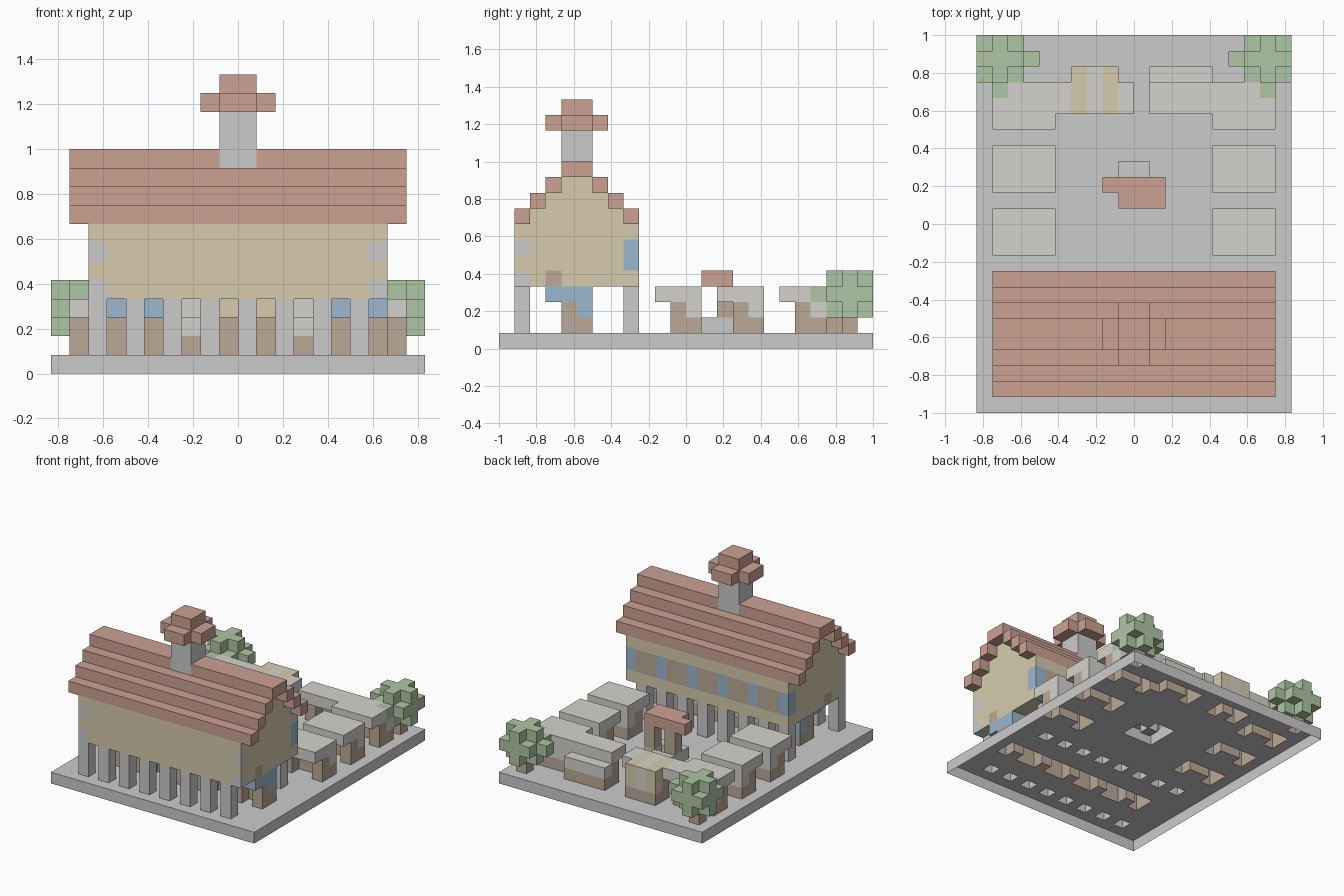
import bpy, bmesh
from mathutils import Vector

if "Cube" in bpy.data.objects:
    bpy.data.objects.remove(bpy.data.objects["Cube"])

U = 1 / 12          # one block
grid = {}           # block position -> (part, colour)

COLOURS = {
    "stone": None,
    "slab": (0.66, 0.65, 0.61, 1),
    "tile": (0.60, 0.36, 0.29, 1),
    "plaster": (0.68, 0.60, 0.42, 1),
    "wood": (0.50, 0.40, 0.31, 1),
    "blue": (0.33, 0.48, 0.62, 1),
    "leaf": (0.43, 0.56, 0.37, 1),
}


def fill(part, colour, x, y, z):
    """Fill a box of blocks given as (start, end) ranges."""
    for i in range(*x):
        for j in range(*y):
            for k in range(*z):
                grid[i, j, k] = (part, colour)


def paint(colour, x, y, z):
    """Recolour blocks that already exist."""
    for i in range(*x):
        for j in range(*y):
            for k in range(*z):
                if (i, j, k) in grid:
                    grid[i, j, k] = (grid[i, j, k][0], colour)


def stall(part, x, y, w, stripe="slab", middle="slab", top=3):
    """Market stall: counter, two end posts, roof slab with hanging lip."""
    fill(part, "wood", (x, x + w), (y + 2, y + 3), (1, 2))
    for px in (x, x + w - 1):
        fill(part, "wood", (px, px + 1), (y + 1, y + 2), (1, 3))
    for i in range(w):
        c = middle if i % 2 else stripe
        fill(part, c, (x + i, x + i + 1), (y, y + top), (3, 4))
        fill(part, c, (x + i, x + i + 1), (y + 2, y + 3), (2, 3))


# Paved base
fill("base", "stone", (-10, 10), (-12, 12), (0, 1))

# Stalls under the hall
for x, c in ((-7, "blue"), (-4, "slab"), (-1, "plaster"), (2, "slab"), (5, "blue")):
    stall("hall_stall", x, -9, 3, c)

# Two rows of pillars
for x in range(-8, 8, 2):
    for y in (-11, -4):
        fill("pillar", "stone", (x, x + 1), (y, y + 1), (1, 4))

# Hall upper floor and stepped gables
fill("hall", "plaster", (-8, 8), (-11, -3), (4, 8))
for s in range(3):
    fill("hall", "plaster", (-8, 8), (-10 + s, -4 - s), (8 + s, 9 + s))
for x in (-8, 7):
    for z in (4, 6):
        paint("stone", (x, x + 1), (-11, -10), (z, z + 1))
    paint("wood", (x, x + 1), (-9, -8), (4, 5))
# Window band on the back wall
paint("wood", (-8, 8), (-4, -3), (5, 7))
for x in range(-8, 8, 3):
    paint("blue", (x, x + 1), (-4, -3), (5, 7))

# Stepped roof
for s in range(4):
    fill("roof", "tile", (-9, 9), (-11 + s, -10 + s), (8 + s, 9 + s))
    fill("roof", "tile", (-9, 9), (-4 - s, -3 - s), (8 + s, 9 + s))

# Ridge turret with its cap
fill("turret", "stone", (-1, 1), (-8, -6), (11, 15))
fill("turret_cap", "tile", (-2, 2), (-8, -6), (14, 15))
fill("turret_cap", "tile", (-1, 1), (-9, -5), (14, 15))
fill("turret_cap", "tile", (-1, 1), (-8, -6), (15, 16))

# Market stalls around the yard
for x in (-9, 5):
    for y in (-2, 2, 6):
        stall("yard_stall", x, y, 4)
fill("back_awning", "slab", (-5, 0), (7, 9), (3, 4))
stall("back_stall", 1, 7, 4, top=2)
stall("back_stall", -4, 7, 3, "plaster")

# Well with roof on two posts
fill("well", "stone", (-1, 2), (1, 4), (1, 2))
del grid[0, 2, 1]
del grid[1, 3, 1]
paint("blue", (0, 1), (2, 3), (0, 1))
for x in (-1, 1):
    fill("well_post", "wood", (x, x + 1), (2, 3), (2, 4))
fill("well_roof", "tile", (-2, 2), (2, 3), (4, 5))
fill("well_roof", "tile", (-1, 2), (1, 2), (4, 5))

# Corner trees: rounded crown with two side tufts
for cx, side in ((-9, 1), (8, -1)):
    fill("tree_trunk", "wood", (cx, cx + 1), (10, 11), (1, 3))
    for dx in (-1, 0, 1):
        for dy in (-1, 0, 1):
            for dz in (-1, 0, 1):
                if abs(dx) + abs(dy) + abs(dz) in (1, 2):
                    grid[cx + dx, 10 + dy, 3 + dz] = ("tree_crown", "leaf")
    grid[cx, 10, 3] = ("tree_crown", "leaf")
    grid[cx + 2 * side, 10, 3] = ("tree_crown", "leaf")
    grid[cx, 8, 3] = ("tree_crown", "leaf")

# Turn each part's exposed block faces into one mesh (open underneath)
materials = {}
for name, rgba in COLOURS.items():
    if rgba:
        materials[name] = bpy.data.materials.new(name)
        materials[name].diffuse_color = rgba

AXES = [Vector((1, 0, 0)), Vector((0, 1, 0)), Vector((0, 0, 1))]
meshes = {}
for pos, key in grid.items():
    bm = meshes.setdefault(key, bmesh.new()) if key not in meshes else meshes[key]
    centre = Vector(pos) + Vector((0.5, 0.5, 0.5))
    for a in range(3):
        for sign in (1, -1):
            n = AXES[a] * sign
            near = tuple(int(p + d) for p, d in zip(pos, n))
            if near in grid or near[2] < 0:
                continue
            u, v = AXES[(a + 1) % 3] * 0.5, AXES[(a + 2) % 3] * 0.5 * sign
            c = centre + n * 0.5
            bm.faces.new([bm.verts.new(p * U) for p in
                          (c - u - v, c + u - v, c + u + v, c - u + v)])

for (part, colour), bm in meshes.items():
    bmesh.ops.remove_doubles(bm, verts=bm.verts, dist=0.001)
    name = f"{part}_{colour}"
    mesh = bpy.data.meshes.new(name)
    bm.to_mesh(mesh)
    bm.free()
    if colour in materials:
        mesh.materials.append(materials[colour])
    bpy.context.collection.objects.link(bpy.data.objects.new(name, mesh))

for m in bpy.data.materials:
    if m.users and not m.is_grease_pencil:
        m.use_nodes = True
        m.node_tree.nodes["Principled BSDF"].inputs["Base Color"].default_value = m.diffuse_color
